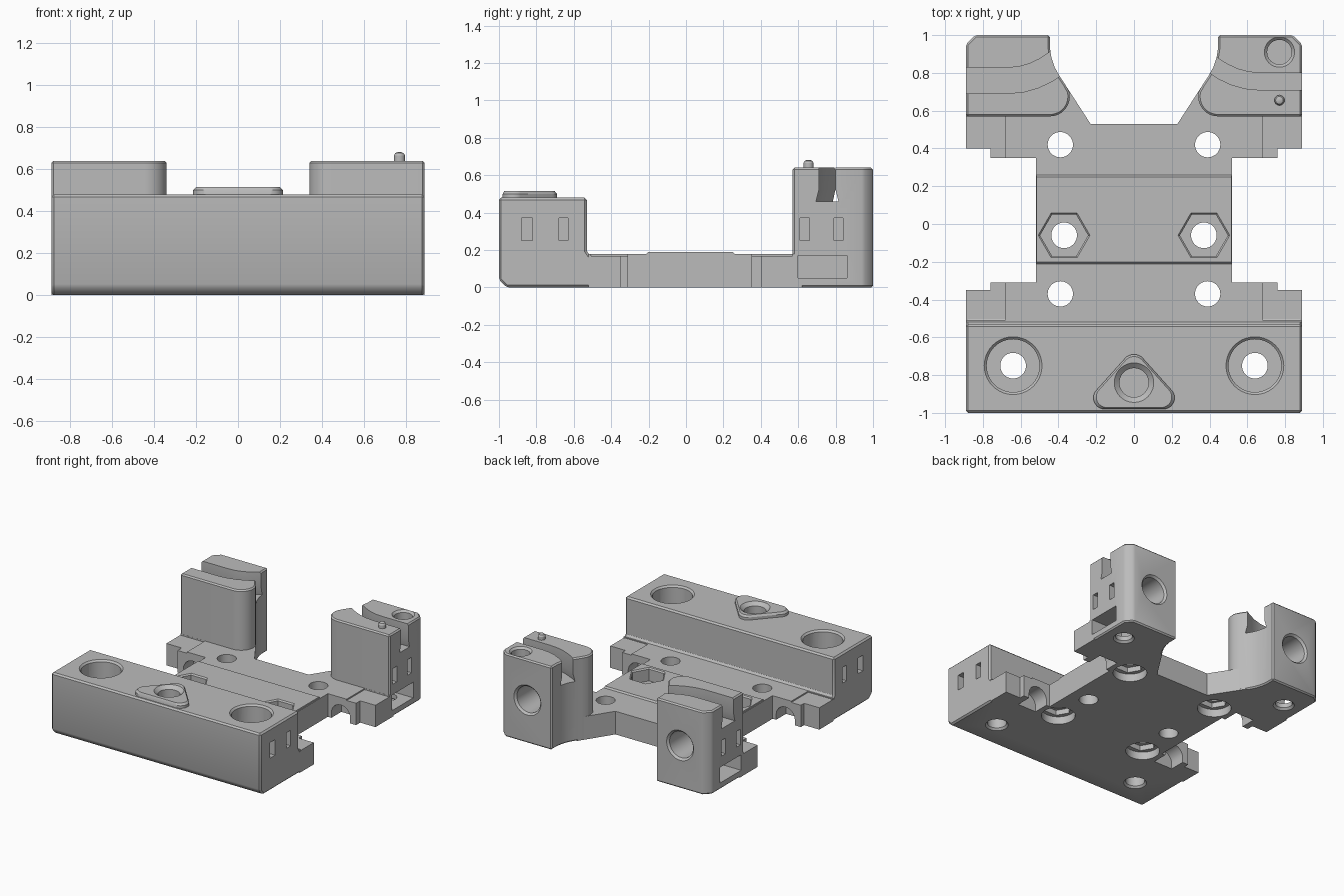
import bpy, bmesh, math
from mathutils import Vector

if "Cube" in bpy.data.objects:
    bpy.data.objects.remove(bpy.data.objects["Cube"])

mat = bpy.data.materials.new("printed_grey")
mat.use_nodes = True
GREY = (0.5, 0.5, 0.5, 1)
mat.diffuse_color = GREY
mat.node_tree.nodes["Principled BSDF"].inputs["Base Color"].default_value = GREY


def make(name, bm):
    bmesh.ops.recalc_face_normals(bm, faces=bm.faces)
    mesh = bpy.data.meshes.new(name)
    bm.to_mesh(mesh)
    bm.free()
    mesh.materials.append(mat)
    ob = bpy.data.objects.new(name, mesh)
    bpy.context.collection.objects.link(ob)
    return ob


def loft(name, rings):
    """Solid through a list of equal-sized rings of points."""
    bm = bmesh.new()
    loops = [[bm.verts.new(p) for p in ring] for ring in rings]
    for a, b in zip(loops, loops[1:]):
        for i in range(len(a)):
            j = (i + 1) % len(a)
            bm.faces.new((a[i], a[j], b[j], b[i]))
    bm.faces.new(loops[0])
    bm.faces.new(loops[-1])
    return make(name, bm)


def prism(name, outline, z0, z1):
    return loft(name, [[(x, y, z) for x, y in outline] for z in (z0, z1)])


def side_prism(name, profile, half):
    return loft(name, [[(x, y, z) for y, z in profile] for x in (-half, half)])


def arc(cx, cy, r, a0, a1, n=12):
    return [(cx + r * math.cos(math.radians(a0 + (a1 - a0) * i / n)),
             cy + r * math.sin(math.radians(a0 + (a1 - a0) * i / n))) for i in range(n + 1)]


def active(ob):
    bpy.ops.object.select_all(action="DESELECT")
    ob.select_set(True)
    bpy.context.view_layer.objects.active = ob


def bevel(ob, width):
    active(ob)
    m = ob.modifiers.new("bevel", "BEVEL")
    m.width, m.segments, m.limit_method, m.angle_limit = width, 1, "ANGLE", math.radians(40)
    bpy.ops.object.modifier_apply(modifier=m.name)


def cut(parts, cutter):
    cutter.hide_render = True
    for ob in parts:
        active(ob)
        m = ob.modifiers.new("cut", "BOOLEAN")
        m.operation, m.solver, m.object = "DIFFERENCE", "EXACT", cutter
        bpy.ops.object.modifier_apply(modifier=m.name)
    bpy.data.objects.remove(cutter)


def drill(parts, x, y, z0, z1, r0, r1=None, n=40):
    r1 = r1 or r0
    cut(parts, loft("drill", [[(px, py, z) for px, py in arc(x, y, r, 0, 360 - 360 / n, n - 1)]
                              for z, r in ((z0, r0), (z1, r1))]))


def box_cut(parts, x0, x1, y0, y1, z0, z1):
    cut(parts, prism("box", [(x0, y0), (x1, y0), (x1, y1), (x0, y1)], z0, z1))


# Base plate with four feet and a flared opening at the back
half = [(.23, .53), (.385, .77), (.45, .78), (.89, .62), (.89, .4), (.76, .4), (.76, .35), (.52, .35),
        (.52, -.31), (.76, -.31), (.76, -.35), (.89, -.35), (.89, -.52)]
plate = prism("base_plate", half + [(-x, y) for x, y in reversed(half)], 0, .178)

# Raised centre pad
pad = side_prism("centre_pad", [(-.215, .15), (-.215, .175), (-.2, .19), (.25, .19), (.26, .178), (.26, .15)], .515)

# Front block
block = side_prism("front_block", [(-1, .04), (-.96, 0), (-.45, 0), (-.45, .165), (-.51, .165),
                                   (-.53, .195), (-.53, .48), (-1, .48)], .89)
bevel(block, .012)

# Rounded triangular boss on the front block
tri = arc(0, -.755, .065, 35, 145) + arc(-.155, -.92, .06, 145, 270) + arc(.155, -.92, .06, 270, 395)
boss = loft("triangle_boss", [[(x * s, -.86 + (y + .86) * s, z) for x, y in tri]
                              for z, s in ((.46, 1), (.5, 1), (.515, .93))])

# Rear towers, mirrored
towers = {}
for s, side in ((1, "left"), (-1, "right")):
    plan = ([(.89, .57)] + arc(.445, .675, .105, 270, 165) +
            [(.365, .74), (.395, .785), (.42, .83), (.437, .88), (.445, .93), (.445, 1), (.84, 1), (.89, .95)])
    tower = prism("tower_" + side, [(s * x, y) for x, y in plan], 0, .64)
    bevel(tower, .01)
    towers[s] = tower

    # Curved slot across the tower top, flared at its floor
    w, mid = (.045, .755) if s > 0 else (.068, .76)
    path = [Vector((.95, mid)), Vector((.66, mid))]
    path += [Vector((.66 - .32 * t, mid + .15 * t * t)) for t in (.2, .4, .6, .8, 1)]
    rings = []
    for i, p in enumerate(path):
        d = (path[min(i + 1, len(path) - 1)] - path[max(i - 1, 0)]).normalized()
        nrm = Vector((d.y, -d.x))
        section = [(-w - .015, .46), (-w, .52), (-w, .8), (w, .8), (w, .52), (w + .015, .46)]
        rings.append([(s * (p.x + nrm.x * o), p.y + nrm.y * o, z) for o, z in section])
    cut([tower], loft("slot", rings))

    # Horizontal rod bore from the back, with a chamfered mouth
    for y0, y1, r0, r1 in ((.62, 1.1, .1, .1), (.985, 1.01, .1, .125)):
        cut([tower], loft("bore", [[(x, y, z) for x, z in arc(s * .65, .33, r, 0, 351, 39)]
                                   for y, r in ((y0, r0), (y1, r1))]))

    # Side tie slots and nut pocket
    for y0, y1 in ((.61, .66), (.79, .84)):
        box_cut([tower], s * .77, s * 1, y0, y1, .25, .37)
    for y0, y1 in ((-.88, -.82), (-.68, -.63)):
        box_cut([block], s * .77, s * 1, y0, y1, .25, .37)
    box_cut([tower, plate], s * .62, s * 1, .6, .86, .05, .17)
    drill([tower, plate], s * .74, .77, -.1, .1, .06)
    drill([tower, plate], s * .74, .77, -.01, .015, .085, .06)

    # Front block counterbored holes
    drill([block], s * .64, -.75, -.1, .6, .068)
    drill([block], s * .64, -.75, .3, .6, .14)
    drill([block], s * .64, -.75, .465, .49, .138, .163)
    drill([block], s * .64, -.75, -.01, .015, .09, .068)

    # Plate holes with recesses underneath
    for y in (.42, -.37):
        parts = [plate, block] if y < 0 else [plate]
        drill(parts, s * .39, y, -.1, .3, .067)
        drill(parts, s * .39, y, -.1, .06, .12)
        drill(parts, s * .39, y, -.1, .1, .1, n=6)

    # Hexagonal nut pockets in the pad
    drill([plate, pad], s * .37, -.06, -.1, .3, .068)
    drill([plate, pad], s * .37, -.06, .09, .3, .127, n=6)
    drill([plate, pad], s * .37, -.06, .18, .2, .127, .147, n=6)

    # Arched channels under the feet and the shallow step above them
    for y0, y1 in ((-.43, -.25), (.3, .47)):
        arch = [(s * .71, -.1)] + [(s * x, z) for x, z in arc(.63, .04, .08, 0, 180)] + [(s * .55, -.1)]
        cut([plate, block] if y0 < 0 else [plate], loft("arch", [[(x, y, z) for x, z in arch] for y in (y0, y1)]))
    for y0, y1 in ((-.509, -.3), (.3, .569)):
        box_cut([plate], s * .68, s * 1, y0, y1, .168, .3)

# Boss socket
drill([boss, block], 0, -.84, .3, .6, .077)
drill([boss, block], 0, -.84, .49, .52, .077, .11)

# Sensor hole and locating pin on the left tower
drill([towers[1]], .77, .91, .42, .8, .065)
drill([towers[1]], .77, .91, .625, .65, .065, .09)
pin = loft("locating_pin", [[(x, y, z) for x, y in arc(.77, .655, r, 0, 345, 23)]
                            for z, r in ((.6, .027), (.665, .027), (.677, .02), (.682, .008))])

for ob in (plate, pad, block, boss, pin, *towers.values()):
    active(ob)
    bpy.ops.object.shade_smooth_by_angle(angle=math.radians(30))
